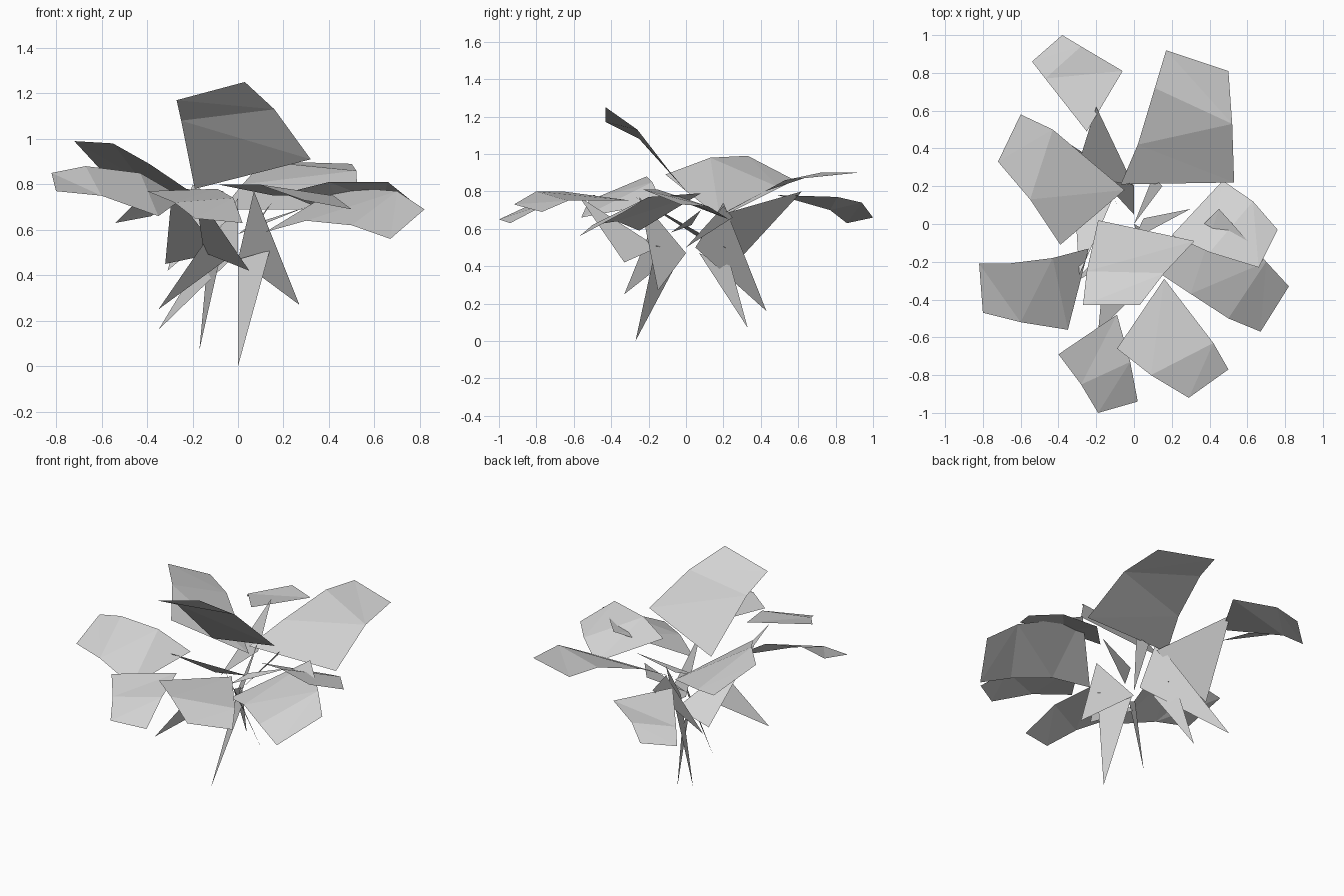
import bpy
import bmesh

# Remove the default cube
default_cube = bpy.data.objects.get("Cube")
if default_cube:
    bpy.data.objects.remove(default_cube, do_unlink=True)

# Single flat foliage colour
foliage = bpy.data.materials.new("pale grey foliage")
foliage.use_nodes = True
grey = (0.65, 0.65, 0.65, 1)
foliage.diffuse_color = grey
foliage.node_tree.nodes["Principled BSDF"].inputs["Base Color"].default_value = grey


def make_sheet(name, bm):
    """Turn a bmesh into a flat shaded object in the scene."""
    bmesh.ops.recalc_face_normals(bm, faces=bm.faces)
    mesh = bpy.data.meshes.new(name)
    bm.to_mesh(mesh)
    bm.free()
    mesh.materials.append(foliage)
    sheet = bpy.data.objects.new(name, mesh)
    bpy.context.collection.objects.link(sheet)
    return sheet


def leaf(name, left_edge, right_edge):
    """Folded leaf: a strip of triangles zipped between two side edges."""
    bm = bmesh.new()
    left = [bm.verts.new(point) for point in left_edge]
    right = [bm.verts.new(point) for point in right_edge]
    i = j = 0
    while i < len(left) - 1 or j < len(right) - 1:
        left_progress = (i + 1) / (len(left) - 1)
        right_progress = (j + 1) / (len(right) - 1)
        if left_progress <= right_progress:
            bm.faces.new((left[i], left[i + 1], right[j]))
            i += 1
        else:
            bm.faces.new((left[i], right[j + 1], right[j]))
            j += 1
    return make_sheet(name, bm)


def stalk(name, tip, base_a, base_b):
    """Flat three-sided blade tapering to its tip."""
    bm = bmesh.new()
    bm.faces.new([bm.verts.new(point) for point in (tip, base_a, base_b)])
    return make_sheet(name, bm)


# Leaves, each given from its inner end to its outer end
leaf("raised_front_leaf",
     [(-.19, .02, .78), (-.25, -.25, 1.08), (-.27, -.43, 1.17)],
     [(.32, -.09, .91), (.16, -.26, 1.13), (.03, -.43, 1.25)])
leaf("large_back_left_leaf",
     [(-.07, .21, .69), (.02, .42, .8), (.11, .72, .9), (.17, .92, .9)],
     [(.53, .22, .69), (.52, .53, .86), (.5, .81, .89)])
leaf("small_back_leaf",
     [(-.25, .49, .78), (-.47, .77, .7), (-.54, .86, .63)],
     [(-.06, .81, .77), (-.28, .94, .74), (-.38, 1, .66)])
leaf("back_right_leaf",
     [(-.39, -.11, .89), (-.55, .13, .98), (-.72, .33, .99)],
     [(-.05, .18, .66), (-.43, .5, .82), (-.6, .58, .86)])
leaf("right_side_leaf",
     [(-.24, -.13, .74), (-.43, -.18, .85), (-.67, -.21, .88), (-.82, -.21, .85)],
     [(-.35, -.56, .66), (-.6, -.52, .75), (-.8, -.47, .77)])
leaf("small_front_leaf",
     [(-.4, -.69, .77), (-.28, -.85, .72), (-.19, -1, .65)],
     [(-.09, -.48, .78), (-.02, -.73, .74), (.02, -.94, .63)])
leaf("front_left_leaf",
     [(-.09, -.66, .8), (.09, -.8, .8), (.29, -.92, .73)],
     [(.16, -.29, .75), (.42, -.63, .75), (.5, -.77, .69)])
leaf("left_lower_leaf",
     [(.12, -.25, .59), (.3, -.37, .64), (.5, -.5, .62), (.67, -.57, .56)],
     [(.45, .08, .79), (.7, -.2, .77), (.82, -.33, .69)])
leaf("left_upper_leaf",
     [(.2, -.06, .76), (.4, -.15, .81), (.66, -.23, .81)],
     [(.47, .23, .65), (.63, .12, .72), (.76, -.03, .73)])

# Stalk blades around the centre
stalk("front_root", (0, -.27, 0), (0, -.02, .47), (.14, -.16, .51))
stalk("back_root", (-.17, .33, .07), (-.08, .07, .47), (-.14, .24, .4))
stalk("back_right_stalk", (-.35, .43, .16), (0, .05, .5), (0, .2, .74))
stalk("left_stalk", (.27, -.15, .27), (.07, -.25, .77), (0, 0, .47))
stalk("front_right_stalk", (-.35, -.33, .25), (-.13, -.2, .57), (-.05, -.05, .47))
stalk("front_blade", (-.19, -.57, .77), (.05, -.33, .42), (-.15, -.15, .5))
stalk("right_blade", (-.32, .23, .45), (-.29, -.27, .77), (-.08, .21, .5))
stalk("back_blade", (-.2, .62, .8), (-.31, .27, .42), (0, .2, .68))
stalk("left_thin_stalk", (.3, .08, .7), (.05, .03, .62), (0, -.08, .58))
stalk("back_thin_stalk", (.15, .2, .72), (0, 0, .5), (.1, .25, .66))
